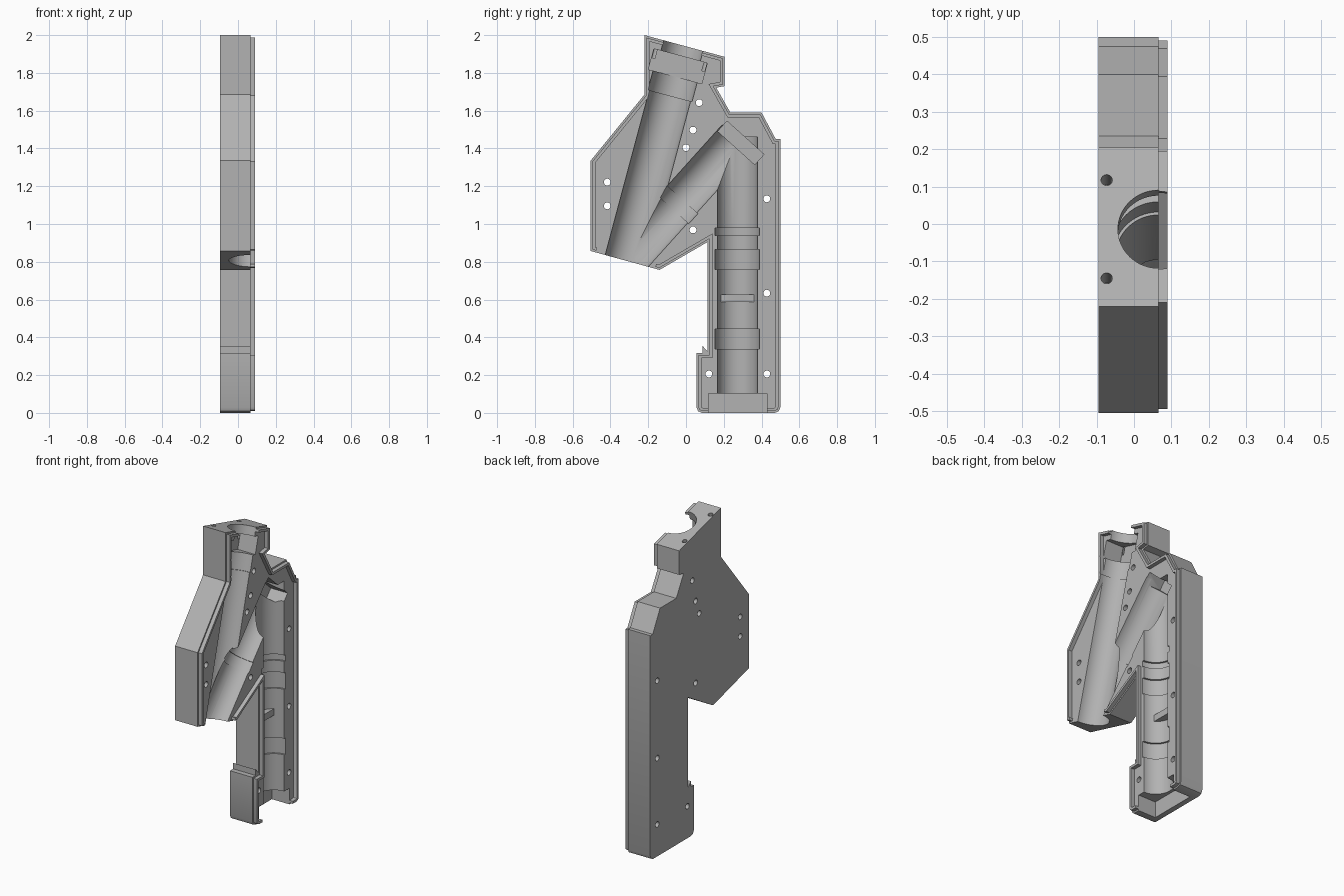
import bpy, bmesh, math
from mathutils import Matrix, Vector

if "Cube" in bpy.data.objects:
    bpy.data.objects.remove(bpy.data.objects["Cube"])

BACK, PART, LIP = -0.095, 0.065, 0.09   # x of back, parting face and lip top

grey = bpy.data.materials.new("light grey plastic")
grey.use_nodes = True
colour = (0.45, 0.45, 0.45, 1)
grey.diffuse_color = colour
grey.node_tree.nodes["Principled BSDF"].inputs["Base Color"].default_value = colour


def make(name, bm):
    bmesh.ops.recalc_face_normals(bm, faces=bm.faces)
    mesh = bpy.data.meshes.new(name)
    bm.to_mesh(mesh)
    bm.free()
    mesh.materials.append(grey)
    ob = bpy.data.objects.new(name, mesh)
    bpy.context.collection.objects.link(ob)
    return ob


def slab(name, outline, x0, x1):
    bm = bmesh.new()
    face = bm.faces.new([bm.verts.new((x0, y, z)) for y, z in outline])
    moved = bmesh.ops.extrude_face_region(bm, geom=[face])["geom"]
    verts = [v for v in moved if isinstance(v, bmesh.types.BMVert)]
    bmesh.ops.translate(bm, verts=verts, vec=(x1 - x0, 0, 0))
    return make(name, bm)


def inset(outline, d):
    # Mitred inward offset of a clockwise outline
    result = []
    for i, p in enumerate(outline):
        p = Vector(p)
        a = (p - Vector(outline[i - 1])).normalized()
        b = (Vector(outline[(i + 1) % len(outline)]) - p).normalized()
        na, nb = Vector((a.y, -a.x)), Vector((b.y, -b.x))
        result.append(p + (na + nb) * d / (1 + na.dot(nb)))
    return result


def frame(y, z, tilt):
    return Matrix.Translation((PART, y, z)) @ Matrix.Rotation(-math.radians(tilt), 4, 'X')


cutters = []


def bore(axis, r, t0, t1, x=0, sides=64):
    bm = bmesh.new()
    place = axis @ Matrix.Translation((x, 0, (t0 + t1) / 2))
    bmesh.ops.create_cone(bm, cap_ends=True, segments=sides, radius1=r, radius2=r,
                          depth=t1 - t0, matrix=place)
    cutters.append(make("bore_cutter", bm))


def block(name, axis, x, y, z):
    bm = bmesh.new()
    centre = [(a + b) / 2 for a, b in (x, y, z)]
    size = [b - a for a, b in (x, y, z)]
    bmesh.ops.create_cube(bm, size=1, matrix=axis @ Matrix.Translation(centre)
                          @ Matrix.Diagonal((*size, 1)))
    return make(name, bm)


def pocket(axis, depth, y, t):
    cutters.append(block("pocket_cutter", axis, (-depth, 0.2), y, t))


# Shell outline, clockwise in (y, z)
upper = [(0.115, 0.905), (-0.14, 0.757), (-0.505, 0.857), (-0.505, 1.335), (-0.22, 1.685),
         (-0.22, 2.0), (0.205, 1.885), (0.205, 1.73), (0.16, 1.722), (0.235, 1.59),
         (0.40, 1.59), (0.475, 1.45), (0.5, 1.45)]
foot = [(0.5, 0.03), (0.491, 0.009), (0.47, 0), (0.085, 0), (0.064, 0.009),
        (0.055, 0.03), (0.055, 0.317)]
catch = [(0.087, 0.317), (0.087, 0.355), (0.115, 0.325)]

shell = slab("half_shell", upper + foot + catch, BACK, PART)

# Raised lip just inside the edge
lip_line = upper + foot + [(0.115, 0.317)]
lip = slab("locating_lip", inset(lip_line, 0.01), PART - 0.004, LIP)
inner = slab("lip_inner_cutter", inset(lip_line, 0.026), PART - 0.02, LIP + 0.1)

# Long tilted barrel, open at both ends
barrel = frame(-0.015, 1.94, 15)
bore(barrel, 0.108, -0.1, 0.1)
bore(barrel, 0.113, -1.4, -0.08)
bore(barrel, 0.121, -0.27, -0.15)
pocket(barrel, 0.125, (-0.146, 0.146), (-0.165, -0.052))

# Diagonal branch between barrel and grip
branch = frame(-0.045, 1.104, 42)
bore(branch, 0.106, -0.4, 0.47)
bore(branch, 0.113, -0.035, 0.035)
pocket(branch, 0.12, (-0.1, 0.163), (0.43, 0.503))

# Upright grip tube with ring grooves
grip = frame(0.272, 0, 0)
bore(grip, 0.106, 0.05, 1.46)
for z0, z1 in ((0.338, 0.443), (0.76, 0.866), (0.94, 0.98)):
    bore(grip, 0.118, z0, z1)
pocket(grip, 0.125, (-0.152, 0.158), (-0.1, 0.103))

# Screw holes through the plate
for y, z in ((0.07, 1.642), (0.037, 1.497), (0, 1.404), (-0.417, 1.222), (-0.417, 1.096),
             (0.428, 1.133), (0.037, 0.969), (0.428, 0.634), (0.428, 0.206), (0.121, 0.206)):
    bore(Matrix.Translation((0, y, z)) @ Matrix.Rotation(math.pi / 2, 4, 'Y'),
         0.018, -0.2, 0.2, sides=24)

# Blind holes in the top face
for y in (-0.136, 0.136):
    bore(barrel @ Matrix.Translation((0, y, 0)), 0.015, -0.1, 0.1, x=-0.138, sides=24)


def subtract(ob, tools):
    for tool in tools:
        mod = ob.modifiers.new("cut", 'BOOLEAN')
        mod.operation = 'DIFFERENCE'
        mod.solver = 'EXACT'
        mod.object = tool
    bpy.context.view_layer.objects.active = ob
    for mod in list(ob.modifiers):
        bpy.ops.object.modifier_apply(modifier=mod.name)


# No lip along the lower muzzle edge
muzzle = block("muzzle_gap_cutter", barrel, (-0.02, 0.2), (-0.165, 0.16), (-1.3, -1.13))
subtract(shell, cutters)
subtract(lip, [inner, muzzle] + cutters)
for tool in cutters + [inner, muzzle]:
    bpy.data.objects.remove(tool)

# Stop rib across the grip tube
rib = block("stop_rib", grip, (-0.125, -0.06), (-0.1, 0.1), (0.586, 0.628))

for ob in (shell, lip, rib):
    bpy.ops.object.select_all(action='DESELECT')
    ob.select_set(True)
    bpy.context.view_layer.objects.active = ob
    bpy.ops.object.shade_smooth_by_angle(angle=math.radians(30))
